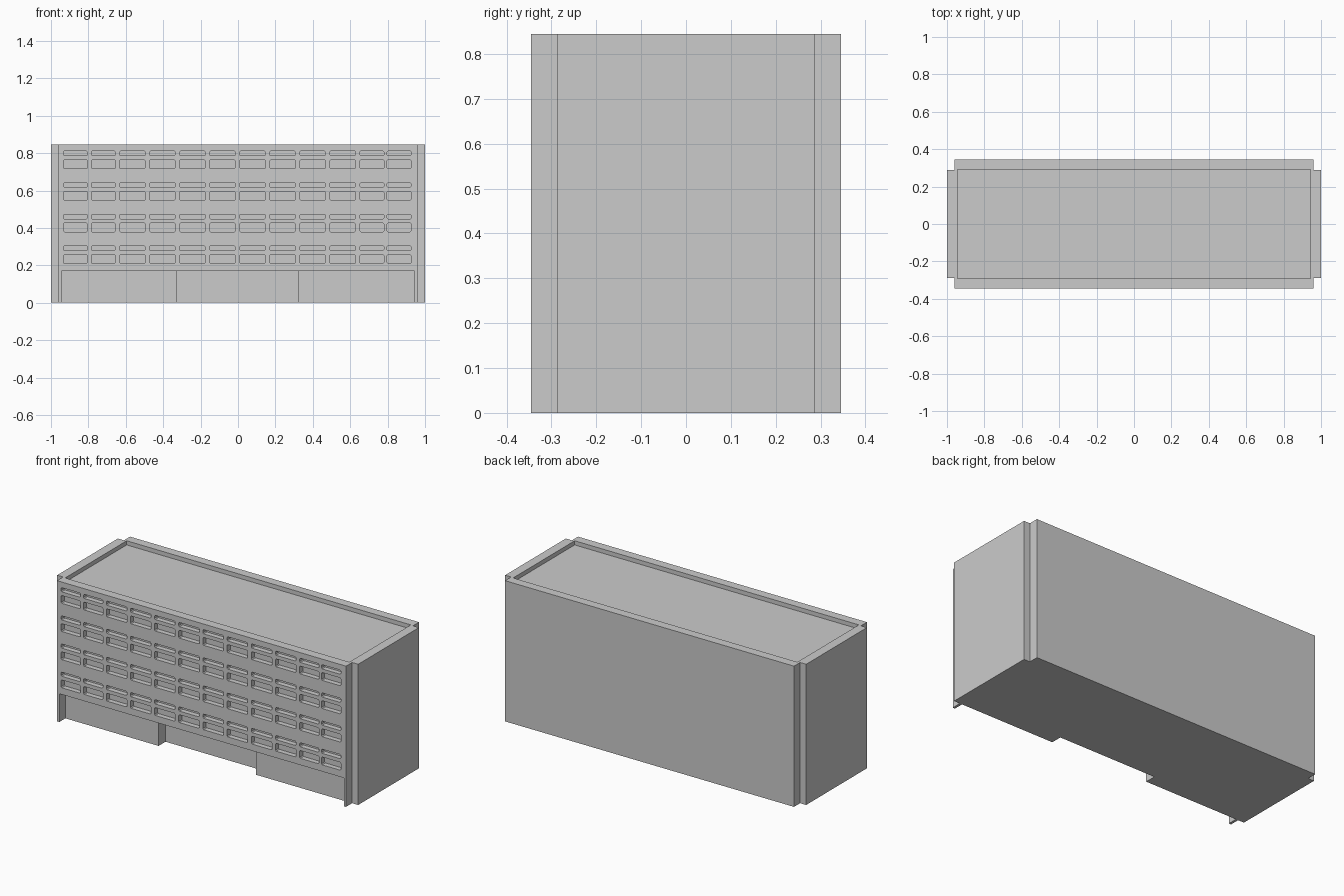
import bpy, bmesh

if "Cube" in bpy.data.objects:
    bpy.data.objects.remove(bpy.data.objects["Cube"])

W, SLAB_X = 1.0, 0.96          # end wing and long slab half-lengths
D, WING_Y = 0.346, 0.288       # long slab and end wing half-depths
H = 0.845


def to_object(name, bm):
    bmesh.ops.recalc_face_normals(bm, faces=bm.faces)
    mesh = bpy.data.meshes.new(name)
    bm.to_mesh(mesh)
    bm.free()
    obj = bpy.data.objects.new(name, mesh)
    bpy.context.collection.objects.link(obj)
    return obj


def prism(name, plan, z0, z1):
    bm = bmesh.new()
    face = bm.faces.new([bm.verts.new((x, y, z0)) for x, y in plan])
    ext = bmesh.ops.extrude_face_region(bm, geom=[face])
    verts = [v for v in ext["geom"] if isinstance(v, bmesh.types.BMVert)]
    bmesh.ops.translate(bm, vec=(0, 0, z1 - z0), verts=verts)
    return to_object(name, bm)


def add_pane(bm, x0, x1, z0, z1, y0, y1, chamfer=0.005):
    # window outline with softened corners, extruded along y
    c = chamfer
    outline = [(x0 + c, z0), (x1 - c, z0), (x1, z0 + c), (x1, z1 - c),
               (x1 - c, z1), (x0 + c, z1), (x0, z1 - c), (x0, z0 + c)]
    front = [bm.verts.new((x, y0, z)) for x, z in outline]
    back = [bm.verts.new((x, y1, z)) for x, z in outline]
    bm.faces.new(front)
    bm.faces.new(back[::-1])
    for i in range(8):
        j = (i + 1) % 8
        bm.faces.new((front[j], front[i], back[i], back[j]))


def carve(target, cutter):
    cutter.hide_render = True
    mod = target.modifiers.new("carve", "BOOLEAN")
    mod.operation = "DIFFERENCE"
    mod.solver = "EXACT"
    mod.object = cutter
    bpy.context.view_layer.objects.active = target
    bpy.ops.object.modifier_apply(modifier=mod.name)
    bpy.data.objects.remove(cutter)


# Building block with notched corners
quarter = [(W, WING_Y), (SLAB_X, WING_Y), (SLAB_X, D)]
plan = (quarter + [(-x, y) for x, y in quarter[::-1]]
        + [(-x, -y) for x, y in quarter] + [(x, -y) for x, y in quarter[::-1]])
building = prism("building", plan, 0, H)

# Sunken roof behind the parapet
rx, ry = 0.944, 0.292
carve(building, prism("roof_cutter", [(-rx, -ry), (rx, -ry), (rx, ry), (-rx, ry)],
                      H - 0.025, H + 0.1))

# Ground floor recess, deeper in the middle bay
gx, g1, g2 = 0.945, -0.288, -0.222
carve(building, prism("ground_floor_cutter",
                      [(-gx, -0.45), (gx, -0.45), (gx, g1), (0.322, g1), (0.322, g2),
                       (-0.326, g2), (-0.326, g1), (-gx, g1)], -0.1, 0.17))

# Window pockets: four floors of large panes with a slim pane above
starts = [-0.933, -0.784, -0.633] + [-0.473 + 0.1607 * i for i in range(8)] + [0.797]
widths = [0.128, 0.128] + [0.137] * 8 + [0.128, 0.128]
bm = bmesh.new()
for floor in range(4):
    z = 0.21 + 0.169 * floor
    for x, w in zip(starts, widths):
        add_pane(bm, x, x + w, z, z + 0.047, -0.4, -D + 0.03)
        add_pane(bm, x, x + w, z + 0.069, z + 0.094, -0.4, -D + 0.03)
carve(building, to_object("window_cutter", bm))
